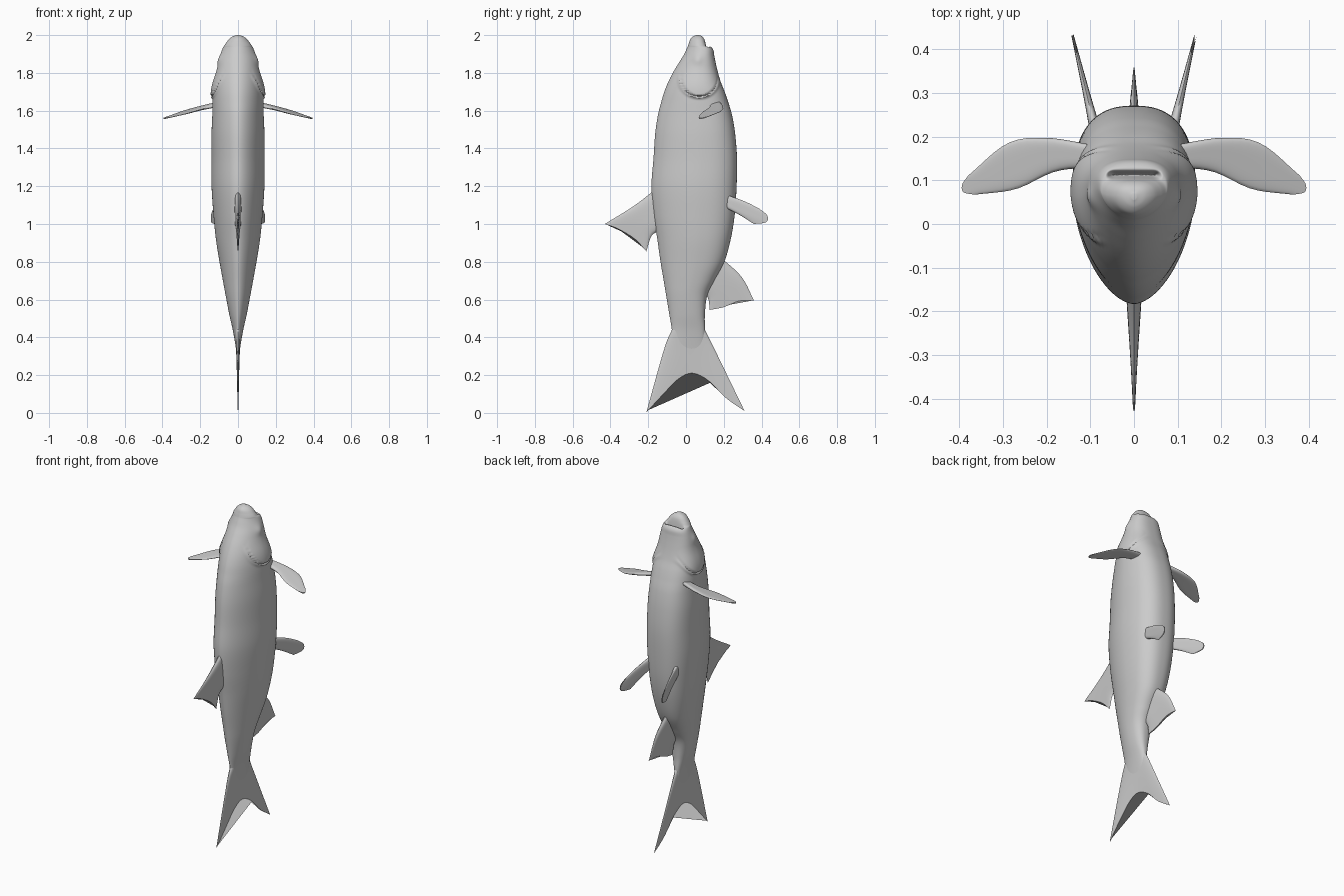
import bpy, bmesh, math
from mathutils import Vector

if "Cube" in bpy.data.objects:
    bpy.data.objects.remove(bpy.data.objects["Cube"])


def spline(pts, t):
    """Catmull-Rom point at t in 0..1 along a list of vectors."""
    n = len(pts) - 1
    i = min(int(t * n), n - 1)
    f = t * n - i
    b, c = pts[i], pts[i + 1]
    a = pts[i - 1] if i > 0 else b * 2 - c
    d = pts[i + 2] if i + 2 <= n else c * 2 - b
    return (b * 2 + (c - a) * f + (a * 2 - b * 5 + c * 4 - d) * f ** 2
            + (b * 3 - a - c * 3 + d) * f ** 3) * 0.5


def smooth(t):
    t = max(0.0, min(1.0, t))
    return t * t * (3 - 2 * t)


def loft(name, rings, angle=50, mirror=False):
    """Skin closed rings of points and cap both ends."""
    bm = bmesh.new()
    rows = [[bm.verts.new(p) for p in r] for r in rings]
    n = len(rows[0])
    for a, b in zip(rows, rows[1:]):
        for j in range(n):
            k = (j + 1) % n
            bm.faces.new((a[j], a[k], b[k], b[j]))
    bm.faces.new(rows[0])
    bm.faces.new(rows[-1])
    bmesh.ops.recalc_face_normals(bm, faces=bm.faces)
    me = bpy.data.meshes.new(name)
    bm.to_mesh(me)
    bm.free()
    ob = bpy.data.objects.new(name, me)
    bpy.context.collection.objects.link(ob)
    bpy.ops.object.select_all(action='DESELECT')
    ob.select_set(True)
    bpy.context.view_layer.objects.active = ob
    bpy.ops.object.shade_smooth_by_angle(angle=math.radians(angle))
    if mirror:
        ob.modifiers.new("mirror", 'MIRROR').use_mirror_merge = False
    return ob


def fin(name, curves, thick, place, mirror=False, nu=28, ns=14):
    """Tapering blade through curves running from the base to the free edge.
    place(a, b, h) maps blade coordinates and thickness offset to space."""
    curves = [[Vector(p) for p in c] for c in curves]
    rings = []
    for i in range(ns + 1):
        s = i / ns
        side = {1: [], -1: []}
        for j in range(nu + 1):
            u = j / nu
            p = spline([spline(c, u) for c in curves], s)
            h = thick * (1 - 0.8 * s) * math.sqrt(max(0, 1 - (2 * u - 1) ** 4))
            for sg in side:
                side[sg].append(place(p.x, p.y, sg * h))
        rings.append(side[1] + side[-1][-2:0:-1])
    return loft(name, rings, 60, mirror)


# Body stations: height, back y, belly y, half width
stations = [Vector(s) for s in (
    (2.0, .055, .07, .006), (1.993, .038, .085, .028), (1.98, .024, .096, .046),
    (1.96, .016, .105, .062), (1.945, .011, .114, .072), (1.937, .008, .133, .078),
    (1.92, 0, .145, .085), (1.89, -.015, .15, .095), (1.85, -.04, .158, .105),
    (1.8, -.07, .17, .115), (1.75, -.095, .185, .125), (1.7, -.115, .205, .131),
    (1.65, -.13, .222, .134), (1.58, -.148, .243, .136), (1.48, -.163, .26, .14),
    (1.35, -.172, .27, .14), (1.2, -.183, .268, .14), (1.05, -.172, .258, .13),
    (.92, -.152, .237, .117), (.8, -.135, .203, .098), (.7, -.118, .15, .08),
    (.62, -.105, .112, .065), (.52, -.088, .1, .046), (.44, -.075, .1, .028),
    (.36, -.07, .095, .014), (.3, -.05, .08, .005))]


def body_point(z, back, belly, w, ang):
    # Egg section: keeled back, full belly
    c = back + 0.58 * (belly - back)
    sy, sx = math.sin(ang), math.cos(ang)
    e = 2 / (2.5 if sy > 0 else 1.75)
    y = c + math.copysign(abs(sy) ** e, sy) * (belly - c if sy > 0 else c - back)
    x = math.copysign(abs(sx) ** e, sx) * w
    # Gill cover with a raised lip, and eye swelling
    d = math.hypot(y - .07, z - 1.775) - .1
    low = 1 - smooth((z - 1.7) / .14)
    flank = smooth(abs(x) / .07)
    off = .013 * smooth(-d / .008) * low
    off -= .009 * math.exp(-((d - .006) / .007) ** 2) * (1 - smooth((z - 1.75) / .06))
    off += .007 * math.exp(-((y - .06) ** 2 + (z - 1.87) ** 2) / .025 ** 2)
    x += math.copysign(off * flank, x)
    # Mouth slit
    if z > 1.92:
        z -= .035 * math.exp(-((y - .112) / .007) ** 2) * (1 - smooth((abs(x) - .045) / .02))
    return (x, y, z)


count, around = 12 * (len(stations) - 1), 96
loft("body", [[body_point(*spline(stations, i / count), math.tau * (j + .5) / around)
               for j in range(around)] for i in range(count + 1)], 45)


def upright(a, b, h):
    return (h, a, b)


# Tail fin
fin("tail_fin", [
    [(-.07, .45), (.015, .45), (.095, .45)],
    [(-.115, .34), (.03, .34), (.145, .35)],
    [(-.21, .003), (-.12, .1), (-.04, .18), (.035, .21), (.12, .17), (.21, .08), (.31, .01)],
], .018, upright, nu=48)

# Back fin
fin("dorsal_fin", [
    [(-.13, 1.21), (-.13, 1.09), (-.12, .97)],
    [(-.27, 1.1), (-.24, 1.02), (-.18, .94)],
    [(-.43, 1.0), (-.36, .975), (-.27, .92), (-.21, .855)],
], .02, upright)

# Fin under the tail root
fin("anal_fin", [
    [(.15, .85), (.1, .75), (.06, .65)],
    [(.29, .725), (.2, .67), (.115, .61)],
    [(.36, .595), (.28, .592), (.2, .56), (.125, .545)],
], .02, upright)

# Belly fins
fin("pelvic_fins", [
    [(.2, 1.16), (.2, 1.12), (.2, 1.09)],
    [(.31, 1.12), (.29, 1.08), (.28, 1.05)],
    [(.39, 1.08), (.43, 1.045), (.425, 1.01), (.36, 1.0)],
], .014, lambda a, b, h: (.097 + (a - .25) * .24 + h, a, b), True)

# Side fins behind the gills
fin("pectoral_fins", [
    [(.09, .18), (.09, .155), (.09, .13)],
    [(.2, .197), (.19, .16), (.18, .12)],
    [(.29, .184), (.28, .13), (.27, .08)],
    [(.38, .11), (.393, .09), (.39, .073), (.365, .067)],
], .013, lambda a, b, h: (a, b, 1.627 - .22 * (a - .13) + .15 * (b - .15) + h), True)
